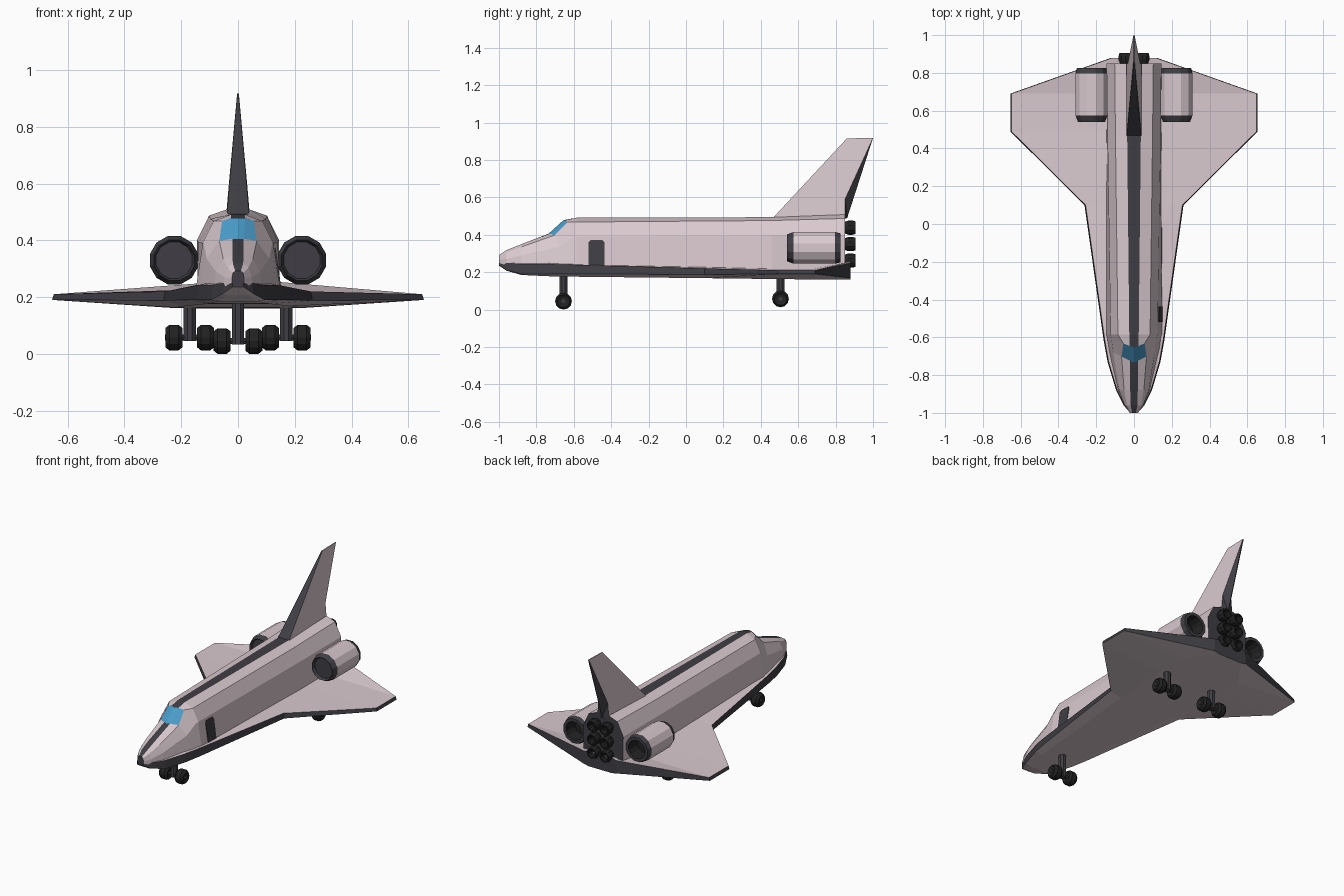
import bpy, bmesh, math

if "Cube" in bpy.data.objects:
    bpy.data.objects.remove(bpy.data.objects["Cube"])


def material(name, rgb):
    m = bpy.data.materials.new(name)
    m.diffuse_color = (*rgb, 1)
    m.use_nodes = True
    m.node_tree.nodes["Principled BSDF"].inputs["Base Color"].default_value = m.diffuse_color
    return m


MATS = [material("pale_pink", (0.70, 0.59, 0.63)),
        material("dark_grey", (0.050, 0.048, 0.058)),
        material("black", (0.016, 0.016, 0.017)),
        material("window_blue", (0.07, 0.34, 0.60))]
PINK, DARK, BLACK, BLUE = range(4)


def build(name, verts, faces, mats):
    bm = bmesh.new()
    vs = [bm.verts.new(v) for v in verts]
    for f, m in zip(faces, mats):
        bm.faces.new([vs[i] for i in f]).material_index = m
    bmesh.ops.recalc_face_normals(bm, faces=bm.faces)
    me = bpy.data.meshes.new(name)
    bm.to_mesh(me)
    bm.free()
    for m in MATS:
        me.materials.append(m)
    ob = bpy.data.objects.new(name, me)
    bpy.context.collection.objects.link(ob)
    return ob


def skin(name, rings, rule, caps):
    """Join equal rings of points into a closed skin; rule(station, segment) gives the colour."""
    n = len(rings[0])
    verts = [p for r in rings for p in r]
    faces, mats = [], []
    for i in range(len(rings) - 1):
        for j in range(n):
            k = (j + 1) % n
            faces.append((i * n + j, i * n + k, (i + 1) * n + k, (i + 1) * n + j))
            mats.append(rule(i, j))
    faces += [tuple(range(n)), tuple(range(len(verts) - n, len(verts)))]
    return build(name, verts, faces, mats + list(caps))


def loft(name, halves, rule, caps):
    """Mirror half-sections (bottom centre to top centre) and skin them."""
    n = len(halves[0])
    rings = [h + [(-x, y, z) for x, y, z in h[-2:0:-1]] for h in halves]
    return skin(name, rings, lambda i, j: rule(i, min(j, 2 * n - 3 - j)), caps)


def lathe(name, profile, mats, centre, axis, sides, caps, turn=0.0):
    """Turn (radius, position) pairs round an axis through centre."""
    rings = []
    for r, t in profile:
        ring = []
        for k in range(sides):
            a = 2 * math.pi * (k + turn) / sides
            u, v = r * math.cos(a), r * math.sin(a)
            p = {"x": (t, u, v), "y": (u, t, v), "z": (u, v, t)}[axis]
            ring.append(tuple(c + d for c, d in zip(centre, p)))
        rings.append(ring)
    return skin(name, rings, lambda i, j: mats[i], caps)


# Wing and belly slab: y, edge x, edge top z, edge bottom z, belly z
slab = [(-1.0, .02, .265, .235, .235), (-.96, .055, .25, .212, .208),
        (-.88, .095, .243, .19, .185), (-.73, .14, .243, .19, .178),
        (-.62, .16, .24, .19, .176), (.10, .262, .22, .188, .168),
        (.49, .655, .21, .19, .163), (.69, .655, .21, .19, .161),
        (.88, .12, .25, .168, .16)]
halves = []
for y, x, zt, zb, zc in slab:
    b = min(.7 * x, .22)
    halves.append([(0, y, zc), (b, y, zc), (x, y, zb), (x - .006, y, zt),
                   (min(.75 * x, .12), y, zt + .008), (0, y, zt + .008)])
loft("wing_slab", halves, lambda i, s: DARK if s == 2 else PINK, (DARK, DARK))

# Fuselage: y, sweep, then lower, upper, shoulder and stripe corners (x, z)
body = [(-1.0, 0, (.02, .25), (.022, .265), (.018, .285), (.010, .292)),
        (-.96, 0, (.05, .235), (.048, .27), (.038, .305), (.018, .318)),
        (-.88, 0, (.085, .23), (.078, .29), (.052, .335), (.02, .35)),
        (-.735, .5, (.135, .23), (.11, .335), (.066, .398), (.02, .405)),
        (-.655, .4, (.145, .23), (.12, .385), (.056, .468), (.025, .478)),
        (-.585, 0, (.15, .22), (.124, .39), (.085, .468), (.025, .491)),
        (.46, 0, (.145, .21), (.14, .395), (.098, .476), (.036, .494)),
        (.85, 0, (.14, .20), (.145, .40), (.102, .487), (.042, .508))]
halves = []
for y, k, *pts in body:
    prof = [(0, pts[0][1])] + pts + [(0, pts[-1][1])]
    halves.append([(x, y + k * x, z) for x, z in prof])


def body_colour(i, s):
    if i == 3 and s >= 3:
        return BLUE
    return DARK if s == 4 else PINK


loft("fuselage", halves, body_colour, (DARK, DARK))

# Tail fin with dark leading and trailing faces
half = [(.04, .46, .485), (.003, .86, .915), (.003, 1.0, .918),
        (.033, .85, .59), (.042, .85, .485)]
verts = half + [(-x, y, z) for x, y, z in half] + [(0, .862, .49)]
build("tail_fin", verts,
      [(0, 1, 2, 3, 4), (5, 6, 7, 8, 9), (0, 1, 6, 5), (1, 2, 7, 6),
       (2, 3, 10), (7, 8, 10), (3, 4, 10), (8, 9, 10), (2, 7, 10), (0, 4, 10, 9, 5)],
      [PINK, PINK] + [DARK] + [PINK] + [DARK] * 6)

# Side engine pods
for s, side in ((-1, "left"), (1, "right")):
    lathe(f"{side}_engine_pod",
          [(.066, .56), (.074, .54), (.088, .575), (.088, .797), (.080, .826),
           (.060, .826), (.048, .75)],
          [DARK, DARK, PINK, DARK, DARK, BLACK], (s * .225, 0, .33), "y", 12,
          (DARK, BLACK), .5)

# Rear rocket nozzles, two columns of three
for s, side in ((-1, "left"), (1, "right")):
    for z, level in ((.262, "lower"), (.35, "middle"), (.438, "upper")):
        lathe(f"{side}_{level}_nozzle",
              [(.028, .84), (.038, .868), (.038, .89), (.034, .905), (.026, .905), (.018, .87)],
              [BLACK] * 5, (s * .045, 0, z), "y", 10, (BLACK, BLACK), .5)

# Door plate on the right side, leaning with the hull
door = []
for dx in (-.004, .005):
    for y, z in ((-.52, .225), (-.437, .225), (-.437, .36), (-.447, .373),
                 (-.51, .373), (-.52, .36)):
        door.append((.149 - .14 * (z - .22) + dx, y, z))
skin("side_door", [door[:6], door[6:]], lambda i, j: DARK, (DARK, DARK))

# Landing gear: strut, axle and a pair of wheels each
for name, x, y, z in (("nose", 0, -.655, .045), ("left_main", -.17, .505, .057),
                      ("right_main", .17, .505, .057)):
    lathe(f"{name}_strut", [(.023, z - .012), (.023, .20)], [DARK], (x, y, 0), "z", 8,
          (DARK, DARK), .5)
    lathe(f"{name}_axle", [(.012, -.088), (.012, .088)], [DARK], (x, y, z), "x", 6,
          (DARK, DARK))
    for s, side in ((-1, "left"), (1, "right")):
        lathe(f"{name}_{side}_wheel",
              [(.022, -.024), (.034, -.030), (.045, -.016), (.045, .016), (.034, .030),
               (.022, .024)],
              [BLACK] * 5, (x + s * .056, y, z), "x", 12, (BLACK, BLACK))
